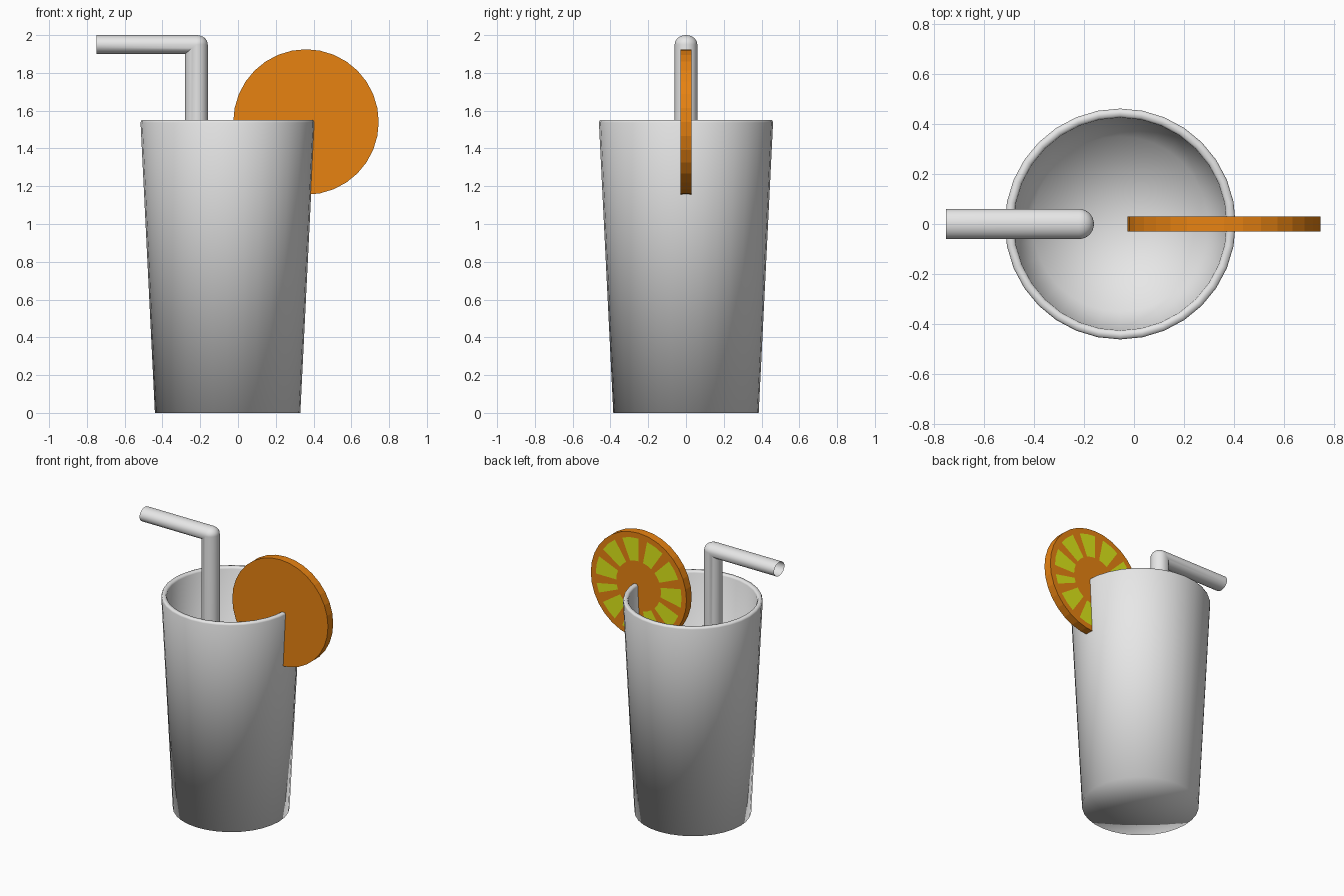
import bpy, bmesh, math

if "Cube" in bpy.data.objects:
    bpy.data.objects.remove(bpy.data.objects["Cube"])

def material(name, rgb):
    m = bpy.data.materials.new(name)
    m.diffuse_color = (*rgb, 1)
    m.use_nodes = True
    m.node_tree.nodes["Principled BSDF"].inputs["Base Color"].default_value = m.diffuse_color
    return m

GREY = material("light grey", (0.8, 0.8, 0.8))
ORANGE = material("orange", (0.82, 0.23, 0.006))
LIME = material("yellow green", (0.72, 0.8, 0.01))

def finish(bm, name, mats):
    me = bpy.data.meshes.new(name)
    bm.to_mesh(me)
    bm.free()
    for m in mats:
        me.materials.append(m)
    ob = bpy.data.objects.new(name, me)
    bpy.context.collection.objects.link(ob)
    return ob

def loft(bm, rings):
    """Bridge consecutive closed rings of points, returning vertex rings."""
    vr = [[bm.verts.new(p) for p in r] for r in rings]
    n = len(vr[0])
    for a, b in zip(vr, vr[1:]):
        for i in range(n):
            j = (i + 1) % n
            bm.faces.new((a[i], a[j], b[j], b[i]))
    return vr

def fan(bm, ring, centre, flip=False):
    c = bm.verts.new(centre)
    for i in range(len(ring)):
        a, b = ring[i], ring[(i + 1) % len(ring)]
        bm.faces.new((c, b, a) if flip else (c, a, b))

N = 32
ang = [2 * math.pi * i / N for i in range(N)]

# Tapered hollow cup
CX = -0.055
profile = [(0.385, 0), (0.461, 1.537), (0.456, 1.55), (0.432, 1.55),
           (0.425, 1.537), (0.35, 0.05)]
bm = bmesh.new()
rings = loft(bm, [[(CX + r * math.cos(t), r * math.sin(t), z) for t in ang]
                  for r, z in profile])
fan(bm, rings[0], (CX, 0, 0), True)
fan(bm, rings[-1], (CX, 0, 0.05))
for f in bm.faces:
    f.smooth = True
for e in bm.edges:
    if all(v.co.z < 1e-4 for v in e.verts) and len(e.link_faces) == 2:
        e.smooth = e.calc_face_angle(0) < 0.6
bmesh.ops.recalc_face_normals(bm, faces=bm.faces)
finish(bm, "cup", [GREY])

# Bent straw: rounded outside of the elbow, mitred inside
SX, SZ, R, K = -0.22, 1.95, 0.06, 0.05 / 0.06
circle = [(R * math.cos(t), R * math.sin(t)) for t in ang]
path = [[(SX + a, b, 0.05) for a, b in circle]]
for s in range(9):
    t = math.pi / 2 * s / 8
    path.append([(SX + a * math.cos(t), b, SZ + K * a * math.sin(t)) if a > 0
                 else (SX + a, b, SZ + K * a) for a, b in circle])
path.append([(-0.75, b, SZ + K * a) for a, b in circle])
bm = bmesh.new()
loft(bm, path)
bmesh.ops.remove_doubles(bm, verts=bm.verts, dist=1e-5)
bmesh.ops.recalc_face_normals(bm, faces=bm.faces)
for f in bm.faces:
    f.smooth = True
for e in bm.edges:
    if len(e.link_faces) == 2 and e.calc_face_angle(0) > 0.7:
        e.smooth = False
finish(bm, "straw", [GREY])

# Citrus slice with coloured segments on its back face
OX, OZ = 0.36, 1.54
bm = bmesh.new()
rings = loft(bm, [[(OX + r * math.cos(t), y, OZ + r * math.sin(t)) for t in ang]
                  for r, y in [(0.385, -0.03), (0.385, 0.03), (0.345, 0.03), (0.18, 0.03)]])
bm.faces.ensure_lookup_table()
for i in range(N):
    if i % 3 != 2 and i != N - 1:
        bm.faces[2 * N + i].material_index = 1
bm.faces.new(rings[0])
bm.faces.new(rings[-1])
bmesh.ops.recalc_face_normals(bm, faces=bm.faces)
finish(bm, "citrus_slice", [ORANGE, LIME])
